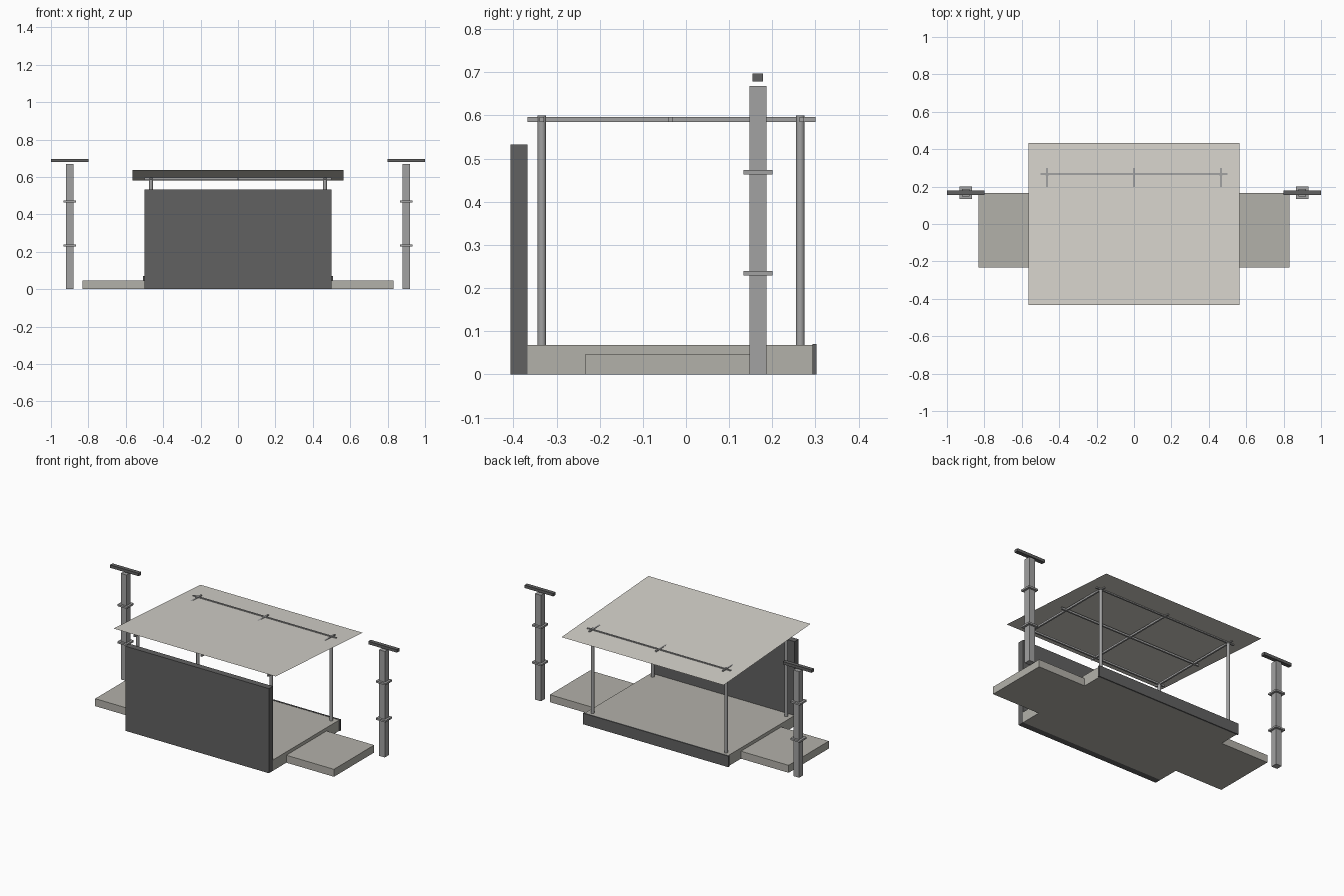
import bpy, bmesh

if "Cube" in bpy.data.objects:
    bpy.data.objects.remove(bpy.data.objects["Cube"])

def mat(name, c):
    m = bpy.data.materials.new(name)
    m.diffuse_color = (*c, 1)
    m.use_nodes = True
    m.node_tree.nodes["Principled BSDF"].inputs["Base Color"].default_value = m.diffuse_color
    return m

DARK = mat("dark_panel", (0.12, 0.12, 0.12))
STONE = mat("stone", (0.45, 0.44, 0.40))
CLOTH = mat("canopy_cloth", (0.66, 0.64, 0.59))
METAL = mat("metal", (0.36, 0.36, 0.36))

def finish(name, bm, material):
    me = bpy.data.meshes.new(name)
    bm.to_mesh(me)
    bm.free()
    me.materials.append(material)
    ob = bpy.data.objects.new(name, me)
    bpy.context.collection.objects.link(ob)
    return ob

def box(name, x, y, z, material):
    """Box from (min, max) ranges on each axis."""
    bm = bmesh.new()
    bmesh.ops.create_cube(bm, size=1)
    for v in bm.verts:
        v.co = [r[0] + (c + 0.5) * (r[1] - r[0]) for c, r in zip(v.co, (x, y, z))]
    return finish(name, bm, material)

def post(name, x, y, z0, z1, r):
    bm = bmesh.new()
    bmesh.ops.create_cone(bm, cap_ends=True, segments=12, radius1=r, radius2=r, depth=z1 - z0)
    bmesh.ops.translate(bm, verts=bm.verts, vec=(x, y, (z0 + z1) / 2))
    for f in bm.faces:
        f.smooth = len(f.verts) == 4
    for e in bm.edges:
        e.smooth = all(f.smooth for f in e.link_faces)
    return finish(name, bm, METAL)

# Stage floor, front panel and back skirting
box("stage_floor", (-0.5, 0.5), (-0.367, 0.293), (0, 0.068), STONE)
box("front_panel", (-0.5, 0.5), (-0.407, -0.367), (0, 0.533), DARK)
box("back_skirting", (-0.507, 0.507), (0.293, 0.303), (0, 0.07), DARK)

# Canopy posts and the beam grid they carry
for x in (-0.465, 0.465):
    for y in (-0.334, 0.265):
        post("canopy_post", x, y, 0.068, 0.6, 0.01)
for x in (-0.465, 0, 0.465):
    box("cross_beam", (x - 0.005, x + 0.005), (-0.367, 0.3), (0.585, 0.597), METAL)
for y in (-0.334, -0.035, 0.268):
    box("long_beam", (-0.5, 0.5), (y - 0.005, y + 0.005), (0.585, 0.597), METAL)

# Thin canopy sheet sloping down to the back
bm = bmesh.new()
bm.faces.new([bm.verts.new(p) for p in (
    (-0.565, -0.4325, 0.637), (0.565, -0.4325, 0.637),
    (0.565, 0.4325, 0.582), (-0.565, 0.4325, 0.582))])
finish("canopy_sheet", bm, CLOTH)

# Side platforms and lamp poles
for s, side in ((-1, "left"), (1, "right")):
    def span(a, b):
        return tuple(sorted((s * a, s * b)))
    box(side + "_platform", span(0.5, 0.832), (-0.233, 0.167), (0, 0.047), STONE)
    box(side + "_lamp_pole", span(0.88, 0.92), (0.147, 0.187), (0, 0.668), METAL)
    for z in (0.229, 0.463):
        box(side + "_pole_collar", span(0.867, 0.934), (0.133, 0.2), (z, z + 0.011), METAL)
    box(side + "_lamp_head", span(0.8, 1.0), (0.154, 0.179), (0.679, 0.697), DARK)
